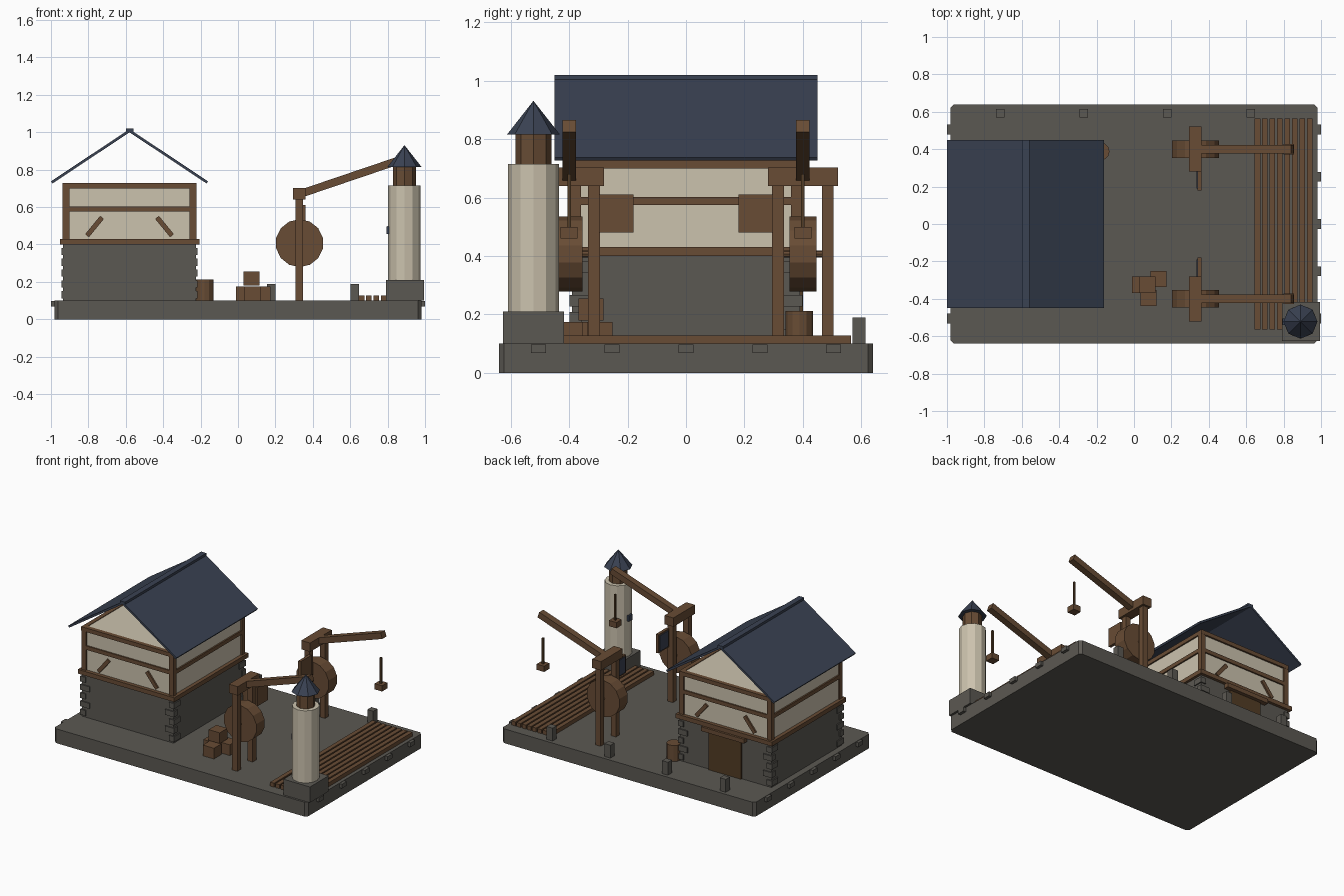
import bpy, bmesh, math
from mathutils import Matrix, Vector

if "Cube" in bpy.data.objects:
    bpy.data.objects.remove(bpy.data.objects["Cube"])


def material(name, rgb):
    m = bpy.data.materials.new(name)
    m.diffuse_color = (*rgb, 1)
    m.use_nodes = True
    m.node_tree.nodes["Principled BSDF"].inputs["Base Color"].default_value = m.diffuse_color
    return m


STONE = material("grey stone", (0.105, 0.098, 0.085))
WOOD = material("brown timber", (0.138, 0.072, 0.035))
DARK = material("dark wood", (0.085, 0.045, 0.018))
CREAM = material("cream plaster", (0.60, 0.54, 0.42))
NAVY = material("navy slate", (0.042, 0.054, 0.085))


def finish(name, bm, mat):
    me = bpy.data.meshes.new(name)
    bm.to_mesh(me)
    bm.free()
    me.materials.append(mat)
    ob = bpy.data.objects.new(name, me)
    bpy.context.collection.objects.link(ob)
    return ob


def box(name, x, y, z, mat):
    """Box from (min, max) ranges."""
    bm = bmesh.new()
    c = [(a + b) / 2 for a, b in (x, y, z)]
    s = [b - a for a, b in (x, y, z)]
    bmesh.ops.create_cube(bm, size=1, matrix=Matrix.Translation(c) @ Matrix.Diagonal((*s, 1)))
    return finish(name, bm, mat)


def beam(name, p, q, depth, width, mat):
    """Bar in an xz plane from p to q; width runs along y."""
    p, q = Vector(p), Vector(q)
    d = q - p
    rot = Matrix.Rotation(-math.atan2(d.z, d.x), 4, 'Y')
    bm = bmesh.new()
    bmesh.ops.create_cube(bm, size=1, matrix=Matrix.Translation((p + q) / 2) @ rot
                          @ Matrix.Diagonal((d.length, width, depth, 1)))
    return finish(name, bm, mat)


def drum(name, c, r1, r2, h, n, mat, axis='Z'):
    bm = bmesh.new()
    rot = Matrix.Rotation(math.pi / 2, 4, 'X') if axis == 'Y' else Matrix()
    bmesh.ops.create_cone(bm, cap_ends=True, segments=n, radius1=r1, radius2=r2, depth=h,
                          matrix=Matrix.Translation(c) @ rot)
    return finish(name, bm, mat)


# Quay base with clipped corners
base = box("quay_base", (-0.98, 0.98), (-0.64, 0.64), (0, 0.1), STONE)
bm = bmesh.new()
bm.from_mesh(base.data)
upright = [e for e in bm.edges if abs(e.verts[0].co.z - e.verts[1].co.z) > 0.05]
bmesh.ops.bevel(bm, geom=upright, offset=0.018, segments=1, affect='EDGES')
bm.to_mesh(base.data)
bm.free()

# Edge blocks on both ends
for s in (-1, 1):
    for y in (-0.505, -0.253, 0, 0.253, 0.505):
        box("edge_block", sorted((s * 0.965, s * 1.0)), (y - 0.026, y + 0.026), (0.068, 0.098), STONE)

# Mooring posts on the back edge
for x in (-0.715, -0.268, 0.178, 0.625):
    box("mooring_post", (x - 0.023, x + 0.023), (0.57, 0.615), (0.1, 0.19), STONE)

# Plank deck
for i in range(8):
    x = 0.645 + i * 0.04
    box("deck_plank", (x, x + 0.03), (-0.565, 0.565), (0.1, 0.128), WOOD)

# House walls
HX = -0.58
box("stone_storey", (HX - 0.355, HX + 0.355), (-0.39, 0.39), (0.1, 0.4), STONE)
box("plaster_storey", (HX - 0.347, HX + 0.347), (-0.384, 0.384), (0.4, 0.724), CREAM)


def ring(name, hx, hy, z, t):
    """Four beams around the house."""
    for s in (-1, 1):
        box(name, (HX - hx, HX + hx), sorted((s * hy, s * (hy - t))), z, WOOD)
        box(name, sorted((HX + s * hx, HX + s * (hx - t))), (-hy + t, hy - t), z, WOOD)


ring("sill_beam", 0.373, 0.41, (0.4, 0.43), 0.04)
ring("middle_rail", 0.357, 0.394, (0.575, 0.602), 0.03)
ring("top_beam", 0.357, 0.396, (0.7, 0.728), 0.03)

# Corner posts and alternating corner stones
for sx in (-1, 1):
    for sy in (-1, 1):
        box("corner_post", sorted((HX + sx * 0.357, HX + sx * 0.322)),
            sorted((sy * 0.395, sy * 0.36)), (0.43, 0.7), WOOD)
        for k in range(5):
            lx, ly = (0.07, 0.04) if k % 2 else (0.04, 0.07)
            z = 0.112 + k * 0.058
            box("corner_stone", sorted((HX + sx * 0.363, HX + sx * (0.363 - lx))),
                sorted((sy * 0.398, sy * (0.398 - ly))), (z, z + 0.038), STONE)

# Diagonal braces on front and back
for sy in (-1, 1):
    for sx in (-1, 1):
        beam("brace", (HX + sx * 0.147, sy * 0.386, 0.545), (HX + sx * 0.227, sy * 0.386, 0.447),
             0.026, 0.018, WOOD)

# Back door with lintel
box("door", (-0.705, -0.455), (0.385, 0.4), (0.1, 0.37), DARK)
box("door_lintel", (-0.745, -0.415), (0.385, 0.425), (0.37, 0.4), WOOD)

# Open gable roof
for s in (-1, 1):
    beam("roof_slope", (HX, 0, 1.008), (HX + s * 0.416, 0, 0.732), 0.014, 0.9, NAVY)
box("ridge_cap", (HX - 0.02, HX + 0.02), (-0.45, 0.45), (0.998, 1.02), NAVY)

# Two treadwheel cranes
CX = 0.328
for s in (-1, 1):
    y = 0.4 * s
    for dy in (-0.085, 0.085):
        box("crane_post", (CX - 0.02, CX + 0.02), (y + dy - 0.02, y + dy + 0.02), (0.1, 0.645), WOOD)
    box("crane_cap", (CX - 0.034, CX + 0.034), (y - 0.12, y + 0.12), (0.64, 0.702), WOOD)
    drum("treadwheel", (CX + 0.001, y, 0.407), 0.128, 0.128, 0.092, 14, WOOD, 'Y')
    drum("wheel_axle", (CX, y, 0.407), 0.012, 0.012, 0.15, 8, WOOD, 'Y')
    beam("crane_jib", (CX, y, 0.669), (0.847, y, 0.845), 0.042, 0.046, WOOD)
    box("crane_rope", (0.821, 0.833), (y - 0.006, y + 0.006), (0.5, 0.68), DARK)
    box("hook_block", (0.798, 0.856), (y - 0.029, y + 0.029), (0.46, 0.5), WOOD)
    # Hanging sign board with a dark panel
    box("sign_board", (0.34, 0.36), sorted((s * 0.18, s * 0.297)), (0.48, 0.61), WOOD)
    box("sign_panel", (0.335, 0.341), sorted((s * 0.19, s * 0.287)), (0.49, 0.60), NAVY)

# Watch tower
TX, TY = 0.89, -0.522
box("tower_plinth", (0.79, 0.995), (TY - 0.104, TY + 0.104), (0.1, 0.21), STONE)
drum("tower_shaft", (TX, TY, 0.4625), 0.087, 0.087, 0.505, 12, CREAM)
drum("tower_lantern", (TX, TY, 0.767), 0.061, 0.061, 0.104, 8, WOOD)
drum("tower_roof", (TX, TY, 0.873), 0.091, 0, 0.116, 8, NAVY)
box("tower_window", (0.793, 0.812), (TY - 0.018, TY + 0.018), (0.457, 0.497), NAVY)

# Crates
for x, y, z in ((0.032, -0.325, 0.1), (0.077, -0.395, 0.1), (0.13, -0.295, 0.1), (0.073, -0.325, 0.18)):
    box("crate", (x - 0.043, x + 0.043), (y - 0.043, y + 0.043), (z, z + 0.075), WOOD)

# Barrel
drum("barrel", (-0.178, 0.388, 0.156), 0.047, 0.047, 0.112, 12, WOOD)
